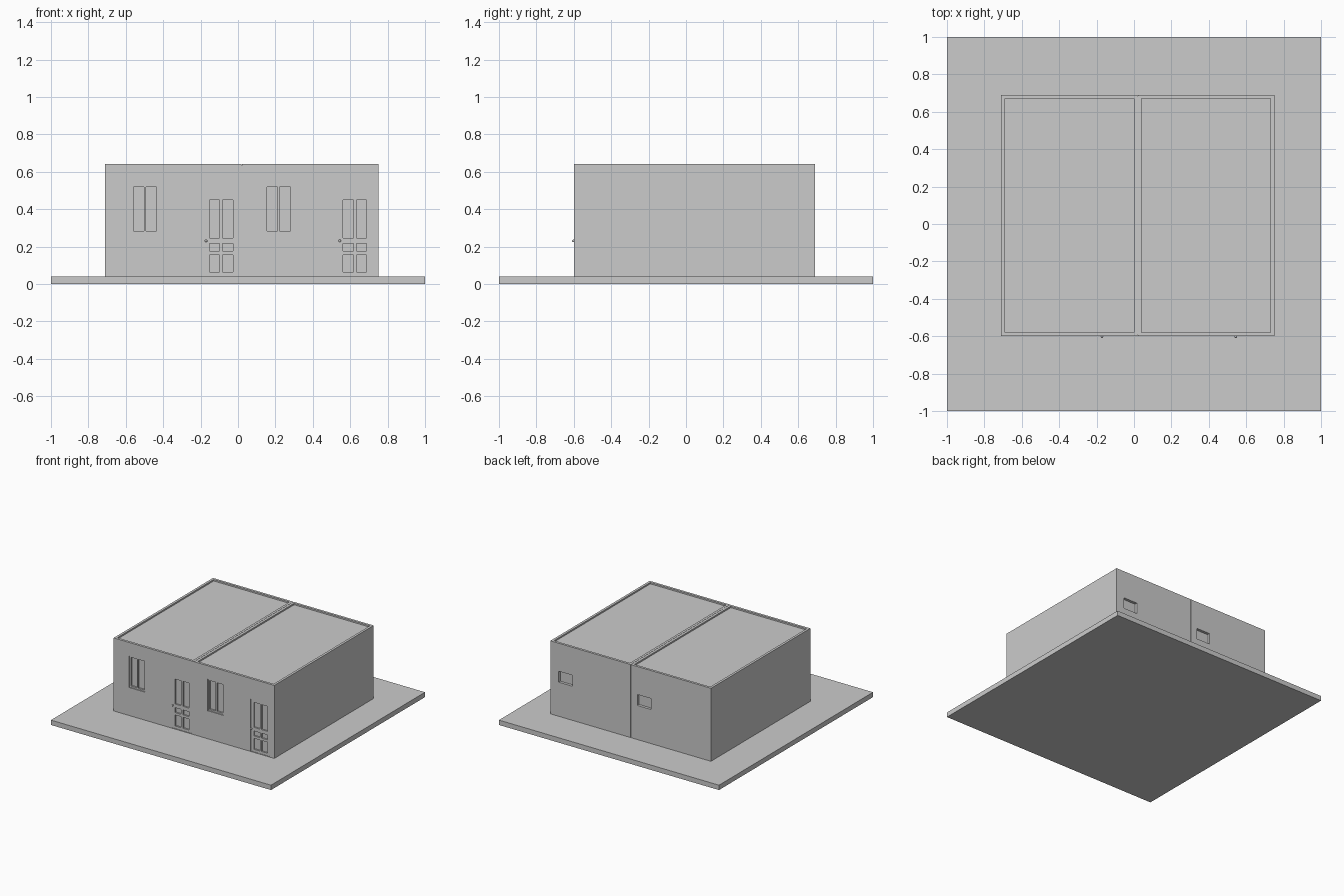
import bpy, bmesh
from mathutils import Vector

if "Cube" in bpy.data.objects:
    bpy.data.objects.remove(bpy.data.objects["Cube"])


def boxes(name, spans):
    """One object made of boxes given as (x0, x1, y0, y1, z0, z1)."""
    bm = bmesh.new()
    for x0, x1, y0, y1, z0, z1 in spans:
        verts = bmesh.ops.create_cube(bm, size=1)["verts"]
        bmesh.ops.scale(bm, vec=(x1 - x0, y1 - y0, z1 - z0), verts=verts)
        bmesh.ops.translate(bm, vec=Vector((x0 + x1, y0 + y1, z0 + z1)) / 2, verts=verts)
    mesh = bpy.data.meshes.new(name)
    bm.to_mesh(mesh)
    bm.free()
    obj = bpy.data.objects.new(name, mesh)
    bpy.context.collection.objects.link(obj)
    return obj


def carve(obj, name, spans):
    cutter = boxes(name, spans)
    cutter.hide_render = True
    cutter.hide_set(True)
    cutter.display_type = 'WIRE'
    mod = obj.modifiers.new("carve", 'BOOLEAN')
    mod.operation = 'DIFFERENCE'
    mod.solver = 'EXACT'
    mod.object = cutter
    # bake the cut, then discard the cutter
    bpy.context.view_layer.objects.active = obj
    bpy.ops.object.modifier_apply(modifier=mod.name)
    bpy.data.objects.remove(cutter)


FRONT, BACK, TOP, GROUND = -0.60, 0.69, 0.64, 0.04
RIM, DEEP = 0.02, 0.022

# Square plot
boxes("ground_slab", [(-1, 1, -1, 1, 0, GROUND)])

for side, x0, x1, dx in (("left", -0.71, 0.019, 0), ("right", 0.021, 0.75, 0.715)):
    # House block with shallow flat roof tray and recessed openings
    house = boxes(side + "_house", [(x0, x1, FRONT, BACK, GROUND - 0.01, TOP)])
    carve(house, "openings", [
        (x0 + RIM, x1 - RIM, FRONT + RIM, BACK - RIM, TOP - 0.012, TOP + 0.1),
        (dx - 0.57, dx - 0.425, FRONT - 0.1, FRONT + DEEP, 0.27, 0.53),
        (dx - 0.18, dx, FRONT - 0.1, FRONT + DEEP, 0.045, 0.47),
        (dx - 0.165, dx - 0.04, BACK - DEEP, BACK + 0.1, 0.32, 0.41)])

    # Front window frame with central mullion
    wx, wy = dx - 0.57, (FRONT + 0.008, FRONT + DEEP + 0.005)
    boxes(side + "_window_frame", [
        (wx, wx + 0.01, *wy, 0.27, 0.53),
        (wx + 0.067, wx + 0.077, *wy, 0.27, 0.53),
        (wx + 0.135, wx + 0.145, *wy, 0.27, 0.53),
        (wx, wx + 0.145, *wy, 0.27, 0.282),
        (wx, wx + 0.145, *wy, 0.518, 0.53)])

    # Panelled door, three rows of two sunk panels
    door = boxes(side + "_door", [(dx - 0.18, dx, FRONT + 0.002, FRONT + 0.03, 0.045, 0.47)])
    carve(door, "panels", [
        (dx + px, dx + px + 0.055, FRONT - 0.1, FRONT + 0.014, z0, z1)
        for px in (-0.153, -0.082)
        for z0, z1 in ((0.065, 0.155), (0.175, 0.215), (0.245, 0.45))])

    # Door knob
    bpy.ops.mesh.primitive_uv_sphere_add(segments=12, ring_count=8, radius=0.007,
                                         location=(dx - 0.171, FRONT - 0.002, 0.23))
    bpy.context.object.name = side + "_door_knob"
    bpy.ops.object.shade_smooth()

# Party wall closing the joint between the houses
boxes("party_wall", [(0.01, 0.03, FRONT + 0.006, BACK - 0.006, GROUND, TOP - 0.006)])
